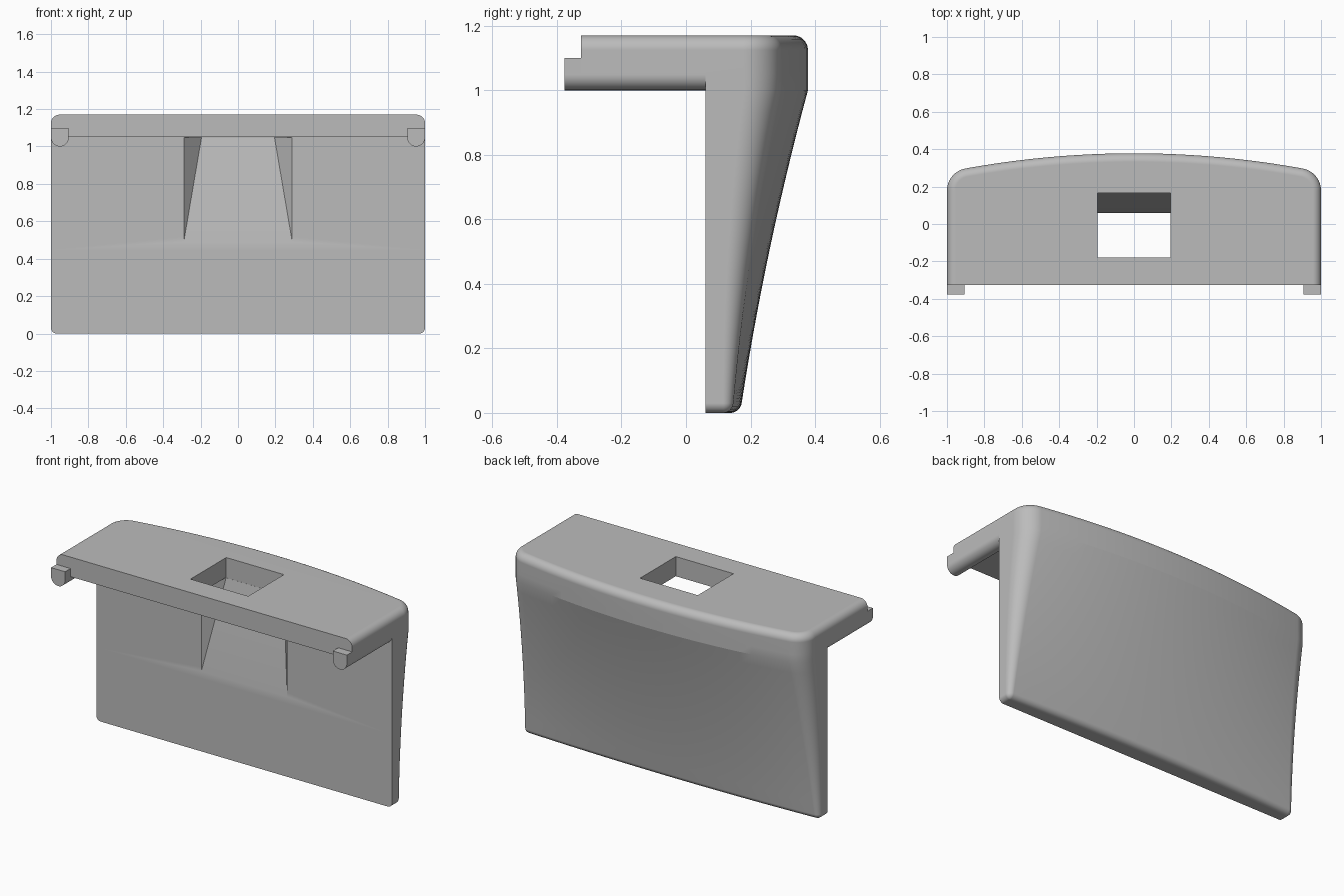
import bpy
import bmesh
from math import sin, cos, atan, pi, radians

if "Cube" in bpy.data.objects:
    bpy.data.objects.remove(bpy.data.objects["Cube"])

grey = bpy.data.materials.new("plain grey")
grey.use_nodes = True
colour = (0.5, 0.5, 0.5, 1)
grey.diffuse_color = colour
grey.node_tree.nodes["Principled BSDF"].inputs["Base Color"].default_value = colour

WALL_Y, SLAB_Y = 0.06, -0.325
SHOULDER, UNDERSIDE, TOP = 1.0, 1.05, 1.17


def make_object(name, bm):
    bmesh.ops.recalc_face_normals(bm, faces=bm.faces)
    mesh = bpy.data.meshes.new(name)
    bm.to_mesh(mesh)
    bm.free()
    mesh.materials.append(grey)
    obj = bpy.data.objects.new(name, mesh)
    bpy.context.collection.objects.link(obj)
    return obj


def smooth(obj, degrees):
    bpy.ops.object.select_all(action="DESELECT")
    obj.select_set(True)
    bpy.context.view_layer.objects.active = obj
    bpy.ops.object.shade_smooth_by_angle(angle=radians(degrees))
    mod = obj.modifiers.new("even shading", "WEIGHTED_NORMAL")
    mod.keep_sharp = True


def outline(z, front, inset):
    """Horizontal section: flat front, straight sides, rounded corners, bowed back."""
    t = min(z / SHOULDER, 1)
    back = 0.168 + 0.15 * t + 0.06 * t * t - inset
    bow = 0.025 + 0.075 * t
    radius = max(0.03 + 0.09 * t - inset, 0.004)
    side = 1 - inset
    phi = pi / 2 - atan(2 * bow * (side - 0.8 * radius))
    end_x = side - radius + radius * cos(phi)
    end_y = back - bow * end_x ** 2
    half = [(side, front), (side, WALL_Y)]
    for i in range(13):
        a = phi * i / 12
        half.append((side - radius + radius * cos(a),
                     end_y + radius * (sin(a) - sin(phi))))
    for i in range(1, 13):
        x = end_x * (1 - i / 12)
        half.append((x, back - bow * x * x))
    left = [(-x, y) for x, y in reversed(half[:-1])]
    return [(x, y, z) for x, y in half + left]


# Body: stacked sections from the wall's rounded foot to the slab's rounded top
levels = []
for i in range(9):
    a = pi / 2 * i / 8
    levels.append((0.03 * (1 - cos(a)), WALL_Y, 0.03 * (1 - sin(a))))
for i in range(1, 15):
    levels.append((0.03 + (SHOULDER - 0.03) * i / 14, WALL_Y, 0))
levels += [(UNDERSIDE, WALL_Y, 0), (UNDERSIDE, SLAB_Y, 0)]
for i in range(9):
    a = pi / 2 * i / 8
    levels.append((TOP - 0.045 * (1 - sin(a)), SLAB_Y, 0.045 * (1 - cos(a))))

bm = bmesh.new()
rings = [[bm.verts.new(p) for p in outline(*lv)] for lv in levels]
for low, high in zip(rings, rings[1:]):
    for i in range(len(low)):
        j = (i + 1) % len(low)
        bm.faces.new((low[i], low[j], high[j], high[i]))
bm.faces.new(rings[0])
bm.faces.new(rings[-1])
bmesh.ops.remove_doubles(bm, verts=bm.verts, dist=1e-5)
body = make_object("wall_and_slab", bm)


def cut(points):
    """Subtract the convex hull of mirrored points from the body."""
    bm = bmesh.new()
    for x, y, z in points:
        for s in (-1, 1):
            bm.verts.new((s * x, y, z))
    bmesh.ops.convex_hull(bm, input=bm.verts)
    bmesh.ops.dissolve_limit(bm, angle_limit=0.001, verts=bm.verts, edges=bm.edges)
    cutter = make_object("cutter", bm)
    cutter.hide_render = True
    mod = body.modifiers.new("cut", "BOOLEAN")
    mod.operation = "DIFFERENCE"
    mod.solver = "EXACT"
    mod.object = cutter
    bpy.context.view_layer.objects.active = body
    bpy.ops.object.modifier_apply(modifier=mod.name)
    bpy.data.objects.remove(cutter)


# Sloping pocket in the wall, then the square opening through the slab
ceiling = UNDERSIDE - 0.001
cut([(0.29, y, z) for y in (0, WALL_Y) for z in (0.49, ceiling)]
    + [(0.195, 0.165, ceiling)])
cut([(0.195, y, z) for y in (-0.18, 0.165) for z in (UNDERSIDE - 0.004, 1.3)])
smooth(body, 13)

# Round-bottomed rails under the slab sides, ending in short front tabs
R = 0.0475
for name, s in (("left_rail", 1), ("right_rail", -1)):
    profile = [(R, 1.1), (-R, 1.1)]
    for i in range(17):
        a = pi + pi * i / 16
        profile.append((R * cos(a), 1.0 + R + R * sin(a)))
    bm = bmesh.new()
    face = bm.faces.new([bm.verts.new((s * (1 - R) + x, -0.377, z)) for x, z in profile])
    new = bmesh.ops.extrude_face_region(bm, geom=[face])["geom"]
    moved = [v for v in new if isinstance(v, bmesh.types.BMVert)]
    bmesh.ops.translate(bm, verts=moved, vec=(0, WALL_Y + 0.377, 0))
    smooth(make_object(name, bm), 30)
